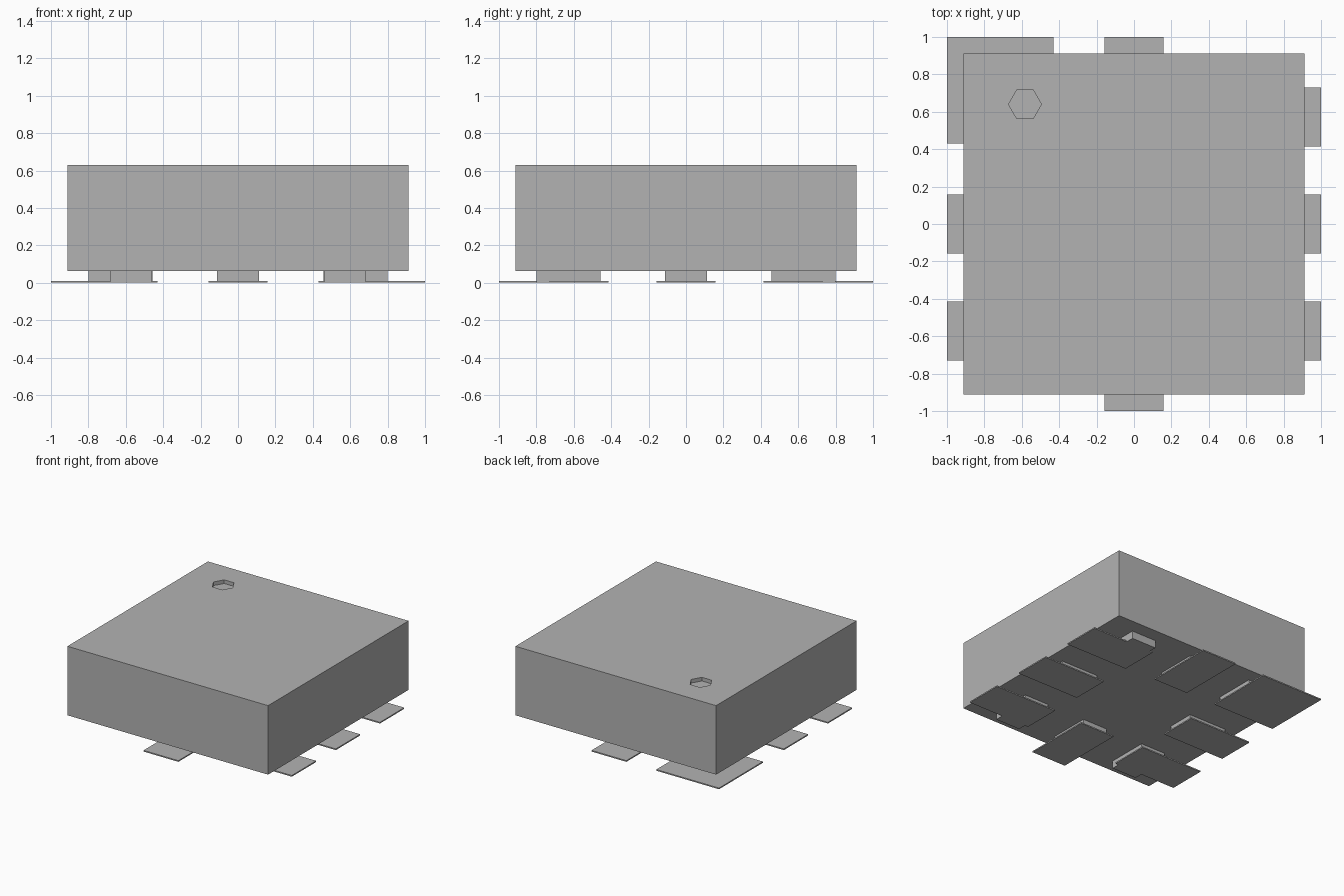
import bpy

default_cube = bpy.data.objects.get("Cube")
if default_cube:
    bpy.data.objects.remove(default_cube, do_unlink=True)

grey = bpy.data.materials.new("plain grey")
grey.use_nodes = True
grey.diffuse_color = (0.45, 0.45, 0.45, 1)
grey.node_tree.nodes["Principled BSDF"].inputs["Base Color"].default_value = grey.diffuse_color


def box(name, x, y, z):
    """Box spanning the given (low, high) ranges."""
    spans = (x, y, z)
    bpy.ops.mesh.primitive_cube_add(size=1, location=[(a + b) / 2 for a, b in spans])
    obj = bpy.context.object
    obj.name = name
    obj.scale = [b - a for a, b in spans]
    bpy.ops.object.transform_apply(location=False, rotation=False, scale=True)
    obj.data.materials.append(grey)
    return obj


def span(centre, size):
    return (centre - size / 2, centre + size / 2)


HALF, BASE, TOP = 0.912, 0.063, 0.63
PAD_LONG, PAD_WIDE, PAD_THICK = 0.57, 0.316, 0.01
LEG_LONG, LEG_WIDE = 0.34, 0.225
PAD_Z, LEG_Z = (0, PAD_THICK), (0, BASE)
PAD_MID, LEG_MID, CORNER_MID = 1 - PAD_LONG / 2, 0.628, 0.572

# Package body with a shallow hexagonal marker recess in the top
body = box("body", span(0, 2 * HALF), span(0, 2 * HALF), (BASE, TOP))
bpy.ops.mesh.primitive_cylinder_add(vertices=6, radius=0.088, depth=0.06,
                                    location=(-0.583, 0.64, TOP),
                                    rotation=(0, 0, 0.5235988))
cutter = bpy.context.object
cutter.data.materials.append(grey)
cut = body.modifiers.new("marker_recess", 'BOOLEAN')
cut.operation = 'DIFFERENCE'
cut.solver = 'EXACT'
cut.object = cutter
bpy.context.view_layer.objects.active = body
bpy.ops.object.modifier_apply(modifier=cut.name)
bpy.data.objects.remove(cutter, do_unlink=True)

# Contacts in the middle of each edge
for side, word in ((-1, "right"), (1, "left")):
    box(word + "_middle_pad", span(side * PAD_MID, PAD_LONG), span(0, PAD_WIDE), PAD_Z)
    box(word + "_middle_leg", span(side * LEG_MID, LEG_LONG), span(0, LEG_WIDE), LEG_Z)
for side, word in ((-1, "front"), (1, "back")):
    box(word + "_middle_pad", span(0, PAD_WIDE), span(side * PAD_MID, PAD_LONG), PAD_Z)
    box(word + "_middle_leg", span(0, LEG_WIDE), span(side * LEG_MID, LEG_LONG), LEG_Z)

# Corner contacts: the back right pad is a large square
for sx, x_word in ((-1, "right"), (1, "left")):
    for sy, y_word in ((-1, "front"), (1, "back")):
        name = y_word + "_" + x_word
        if sx < 0 < sy:
            pad_y = span(PAD_MID, PAD_LONG)
        else:
            pad_y = span(sy * CORNER_MID, PAD_WIDE)
        box(name + "_pad", span(sx * PAD_MID, PAD_LONG), pad_y, PAD_Z)
        box(name + "_leg", span(sx * CORNER_MID, LEG_WIDE),
            span(sy * LEG_MID, LEG_LONG), LEG_Z)
